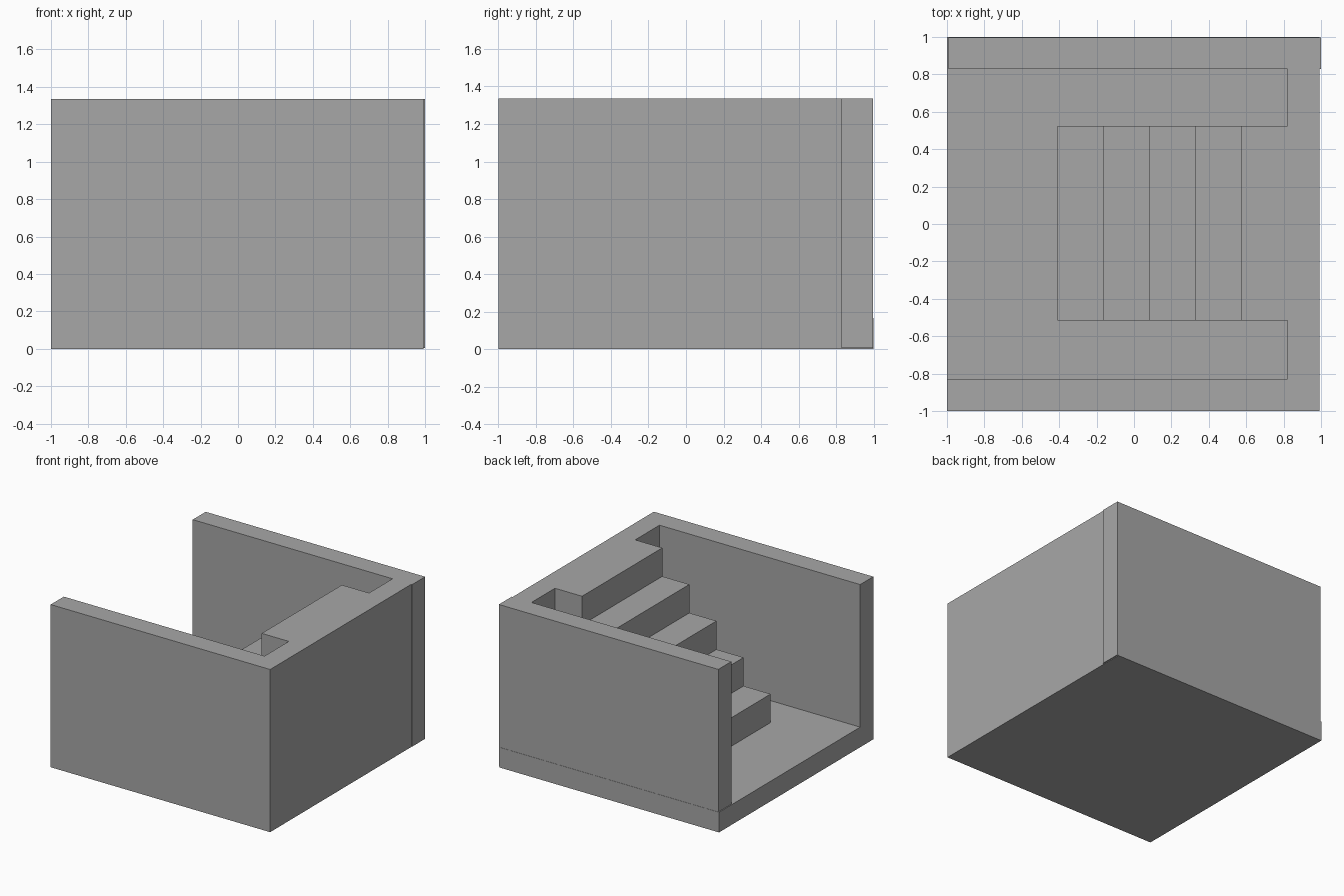
import bpy
import bmesh

cube = bpy.data.objects.get("Cube")
if cube:
    bpy.data.objects.remove(cube, do_unlink=True)

grey = bpy.data.materials.new("plain_grey")
grey.use_nodes = True
colour = (0.39, 0.39, 0.39, 1)
grey.diffuse_color = colour
grey.node_tree.nodes["Principled BSDF"].inputs["Base Color"].default_value = colour

FLOOR, TOP = 0.165, 1.335
WALL = 0.83      # inner face of the side walls
EDGE = 0.992     # slightly recessed outer edge


def extrude(name, outline, place, offset):
    """Extrude a flat outline into a solid object."""
    bm = bmesh.new()
    face = bm.faces.new([bm.verts.new(place(*p)) for p in outline])
    new = bmesh.ops.extrude_face_region(bm, geom=[face])["geom"]
    bmesh.ops.translate(bm, vec=offset,
                        verts=[v for v in new if isinstance(v, bmesh.types.BMVert)])
    bmesh.ops.recalc_face_normals(bm, faces=bm.faces[:])
    mesh = bpy.data.meshes.new(name)
    bm.to_mesh(mesh)
    bm.free()
    mesh.materials.append(grey)
    obj = bpy.data.objects.new(name, mesh)
    bpy.context.collection.objects.link(obj)
    return obj


def box(name, x0, x1, y0, y1, z0, z1):
    outline = [(x0, y0), (x1, y0), (x1, y1), (x0, y1)]
    return extrude(name, outline, lambda x, y: (x, y, z0), (0, 0, z1 - z0))


# Floor slab and the three walls, open towards -x
box("floor", -1, EDGE, -WALL, 1, 0, FLOOR)
box("front_wall", -1, EDGE, -1, -WALL, 0, TOP)
box("back_wall", -EDGE, EDGE, WALL, 0.998, FLOOR, TOP)
box("back_wall_end", EDGE, 1, WALL, 0.998, 0.005, TOP)
box("end_wall", 0.822, EDGE, -WALL, WALL, FLOOR, TOP)

# Solid staircase rising to the top of the end wall
steps, start, end = 5, -0.408, 0.822
run, rise = (end - start) / steps, (TOP - FLOOR) / steps
profile = [(start, FLOOR)]
for i in range(steps):
    x, z = start + i * run, FLOOR + (i + 1) * rise
    profile += [(x, z), (x + run, z)]
profile.append((end, FLOOR))
extrude("stairs", profile, lambda x, z: (x, -0.515, z), (0, 1.04, 0))
